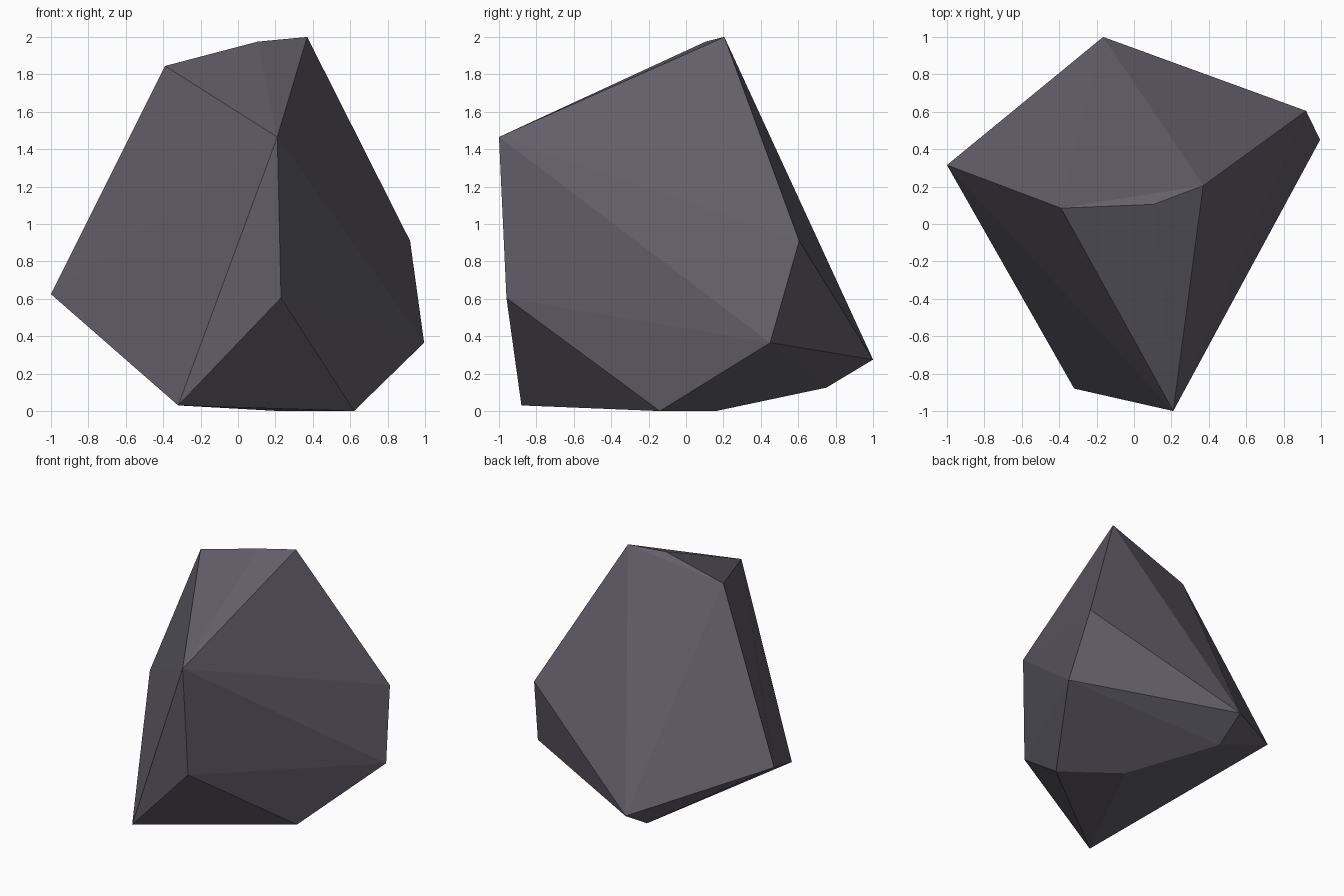
import bpy
import bmesh

if "Cube" in bpy.data.objects:
    bpy.data.objects.remove(bpy.data.objects["Cube"])

# Corner points of the faceted boulder
corners = [
    (0.37, 0.205, 2.0), (0.105, 0.105, 1.975), (-0.39, 0.085, 1.845),  # crest
    (0.21, -1.0, 1.465), (0.23, -0.96, 0.605), (-0.32, -0.88, 0.03),   # front ridge
    (0.995, 0.45, 0.365), (0.92, 0.605, 0.91),                         # right side
    (-0.165, 1.0, 0.275), (-1.0, 0.315, 0.625),                        # back and left
    (0.62, -0.14, 0.0), (0.22, 0.16, 0.0), (-0.18, 0.75, 0.125),       # underside
]

stone = bpy.data.materials.new("dark_stone")
stone.diffuse_color = (0.125, 0.115, 0.145, 1.0)
stone.use_nodes = True
stone.node_tree.nodes["Principled BSDF"].inputs["Base Color"].default_value = stone.diffuse_color

# Wrap the corners in a convex shell with flat faces
bm = bmesh.new()
for co in corners:
    bm.verts.new(co)
bmesh.ops.convex_hull(bm, input=bm.verts[:])
bmesh.ops.recalc_face_normals(bm, faces=bm.faces[:])

mesh = bpy.data.meshes.new("boulder")
bm.to_mesh(mesh)
bm.free()
mesh.materials.append(stone)
boulder = bpy.data.objects.new("boulder", mesh)
bpy.context.collection.objects.link(boulder)
